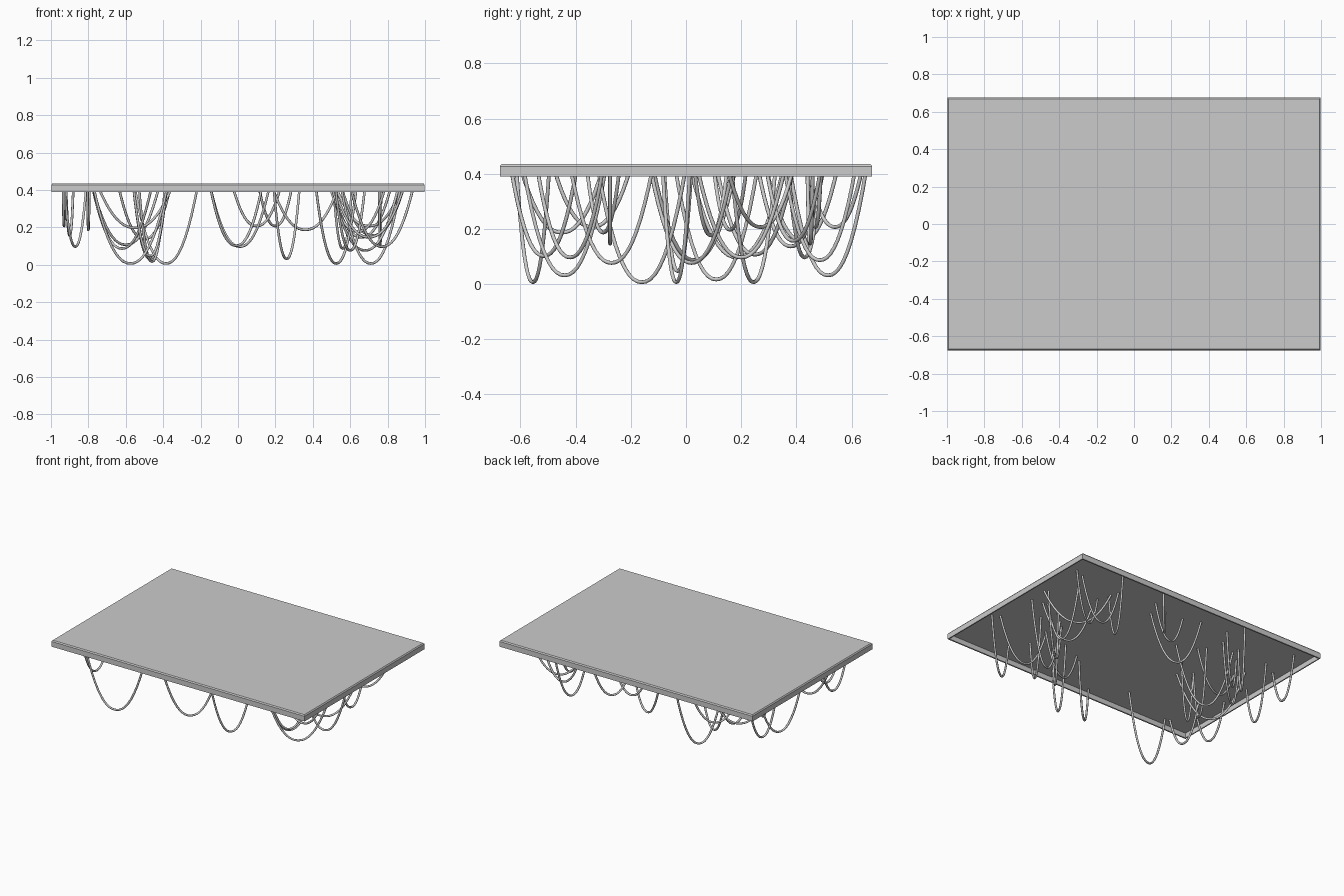
import bpy, bmesh

TOP, RIM = 0.435, 0.39


def ceiling_panel():
    # Shallow open-bottomed tray with a small bevel round the top
    bm = bmesh.new()
    rings = [(0.990, 0.665, RIM), (0.998, 0.675, RIM), (0.998, 0.675, TOP - 0.008),
             (0.992, 0.669, TOP)]
    loops = []
    for hx, hy, z in rings:
        loops.append([bm.verts.new((sx * hx, sy * hy, z))
                      for sx, sy in ((-1, -1), (1, -1), (1, 1), (-1, 1))])
    inner = [bm.verts.new((sx * 0.990, sy * 0.665, TOP - 0.01))
             for sx, sy in ((-1, -1), (1, -1), (1, 1), (-1, 1))]
    loops.insert(0, inner)
    for a, b in zip(loops, loops[1:]):
        for i in range(4):
            j = (i + 1) % 4
            bm.faces.new((a[i], a[j], b[j], b[i]))
    bm.faces.new(inner)
    bm.faces.new(loops[-1])
    bmesh.ops.recalc_face_normals(bm, faces=bm.faces)
    mesh = bpy.data.meshes.new("ceiling_panel")
    bm.to_mesh(mesh)
    bm.free()
    bpy.context.collection.objects.link(bpy.data.objects.new("ceiling_panel", mesh))


def hanging_cable(name, x, y, low, hx, hy, steps=20):
    # One sagging loop: lowest point (x, y, low), half spans hx and hy
    curve = bpy.data.curves.new(name, 'CURVE')
    curve.dimensions = '3D'
    curve.bevel_depth = 0.007
    curve.bevel_resolution = 2
    spline = curve.splines.new('POLY')
    spline.points.add(steps)
    low += 0.007
    for i, p in enumerate(spline.points):
        t = 2 * i / steps - 1
        z = low + (TOP - 0.01 - low) * abs(t) ** 2.2
        p.co = (x + hx * t, y + hy * t, z, 1)
    bpy.context.collection.objects.link(bpy.data.objects.new(name, curve))


ceiling_panel()

# Cable groups: low point x, y, z, then half span in x and y
left_cables = [
    (-0.575, -0.555, 0.00, 0.20, 0.06), (-0.385, 0.245, 0.00, 0.17, -0.08),
    (-0.46, 0.11, 0.01, 0.07, 0.15), (-0.47, 0.515, 0.025, 0.09, 0.14),
    (-0.87, 0.185, 0.09, 0.06, 0.17), (-0.93, -0.34, 0.20, 0.005, 0.14),
    (-0.80, -0.45, 0.18, 0.005, 0.15), (-0.60, 0.25, 0.10, 0.18, 0.14),
    (-0.62, 0.03, 0.08, 0.16, -0.15), (-0.50, 0.38, 0.13, 0.14, 0.12),
    (-0.55, 0.16, 0.19, 0.20, 0.06), (-0.47, -0.03, 0.04, 0.09, 0.05),
    (-0.90, 0.42, 0.15, 0.02, 0.13),
]
middle_cables = [
    (0.26, -0.44, 0.025, 0.07, 0.15), (-0.01, -0.515, 0.095, 0.14, 0.12),
    (0.01, 0.43, 0.09, 0.16, -0.06), (0.20, 0.54, 0.20, 0.09, 0.10),
    (0.10, 0.47, 0.20, 0.13, 0.02), (0.36, -0.30, 0.18, 0.18, 0.06),
]
right_cables = [
    (0.525, -0.16, 0.00, 0.11, 0.16), (0.71, -0.035, 0.00, 0.16, 0.05),
    (0.77, -0.42, 0.09, 0.17, 0.12), (0.56, 0.485, 0.08, 0.05, 0.13),
    (0.68, 0.02, 0.07, 0.18, 0.15), (0.70, -0.275, 0.14, 0.19, 0.00),
    (0.76, 0.20, 0.09, 0.005, 0.16), (0.72, 0.39, 0.15, 0.17, 0.10),
    (0.64, 0.09, 0.17, 0.15, -0.06), (0.66, 0.45, 0.14, 0.16, 0.01),
    (0.70, 0.27, 0.20, 0.18, -0.12), (0.60, -0.27, 0.07, 0.08, 0.15),
]
for side, group in (("left", left_cables), ("middle", middle_cables), ("right", right_cables)):
    for n, data in enumerate(group, 1):
        hanging_cable(f"{side}_cable_{n}", *data)
